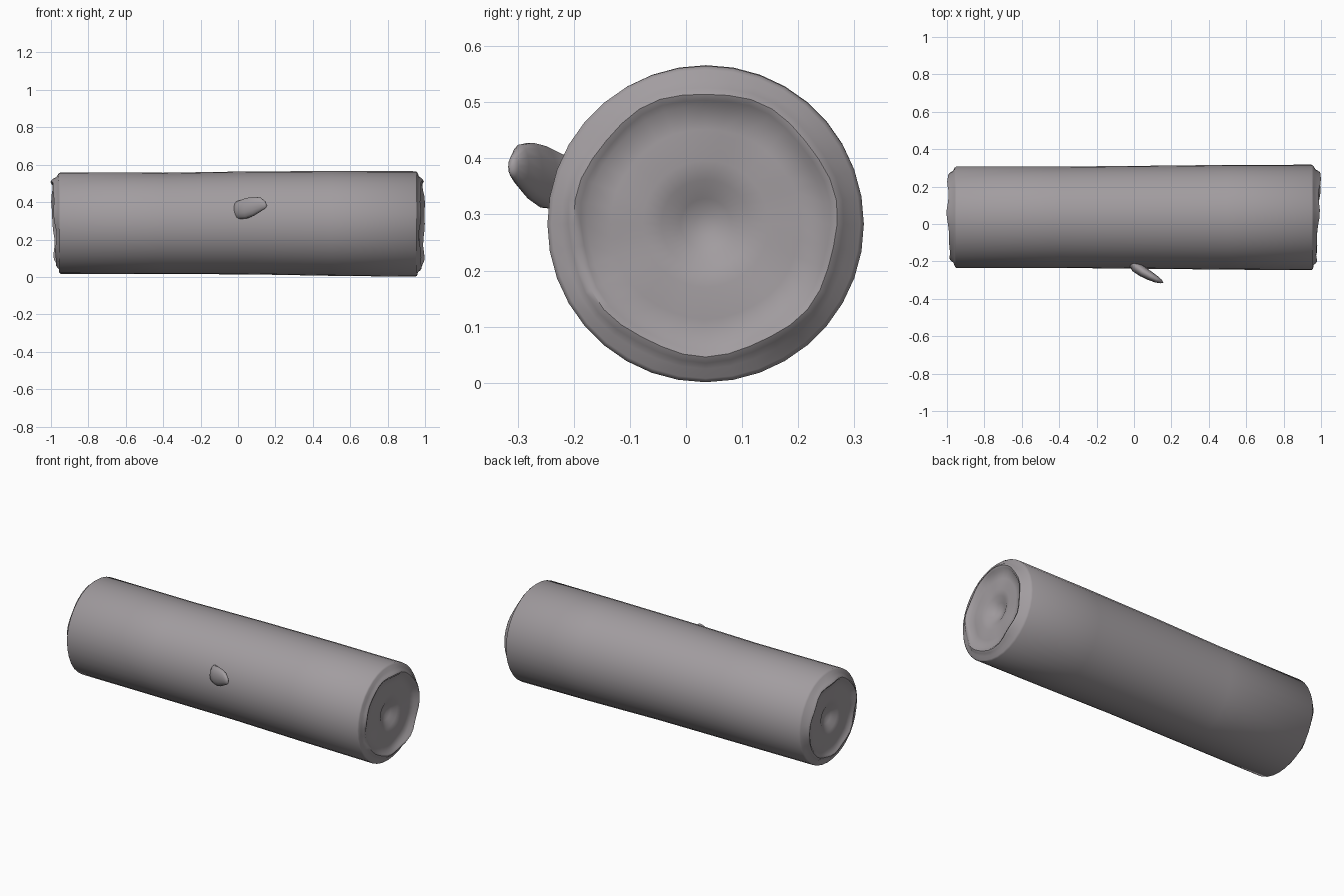
import bpy, bmesh
from math import sin, cos, pi, radians
from mathutils import Vector

if "Cube" in bpy.data.objects:
    bpy.data.objects.remove(bpy.data.objects["Cube"])

bark = bpy.data.materials.new("grey_bark")
bark.use_nodes = True
bark.diffuse_color = (0.36, 0.335, 0.35, 1)
bark.node_tree.nodes["Principled BSDF"].inputs["Base Color"].default_value = (0.36, 0.335, 0.35, 1)


def loft(name, rings, angle):
    """Skin a list of closed rings; a ring of one point closes to a tip."""
    bm = bmesh.new()
    loops = [[bm.verts.new(p) for p in ring] for ring in rings]
    for a, b in zip(loops, loops[1:]):
        n = max(len(a), len(b))
        for i in range(n):
            j = (i + 1) % n
            if len(a) == 1:
                bm.faces.new((a[0], b[j], b[i]))
            elif len(b) == 1:
                bm.faces.new((a[i], a[j], b[0]))
            else:
                bm.faces.new((a[i], a[j], b[j], b[i]))
    bmesh.ops.recalc_face_normals(bm, faces=bm.faces)
    mesh = bpy.data.meshes.new(name)
    bm.to_mesh(mesh)
    bm.free()
    obj = bpy.data.objects.new(name, mesh)
    bpy.context.collection.objects.link(obj)
    mesh.materials.append(bark)
    bpy.ops.object.select_all(action="DESELECT")
    obj.select_set(True)
    bpy.context.view_layer.objects.active = obj
    bpy.ops.object.shade_smooth_by_angle(angle=radians(angle))
    return obj


SIDES = 36


def log_ring(x, r, cy, cz, side=0, wobble=0, phase=0):
    ring = []
    for i in range(SIDES):
        a = 2 * pi * i / SIDES
        push = wobble * (0.012 * cos(a - phase) + 0.004 * sin(5 * a) + 0.003 * cos(8 * a + 1))
        rr = r + wobble * 0.003 * sin(7 * a + phase)
        ring.append((x + side * push, cy + rr * cos(a), cz + rr * sin(a)))
    return ring


# End profile: x, radius share, unevenness (rim, hollow face, central pit)
END = [(0.95, 1, 0), (0.958, 0.975, 0.1), (0.964, 0.91, 0.5), (0.978, 0.87, 0.9),
       (0.985, 0.83, 1), (0.98, 0.79, 1), (0.968, 0.75, 0.7), (0.965, 0.6, 0.3),
       (0.968, 0.4, 0.1), (0.96, 0.28, 0), (0.94, 0.16, 0), (0.93, 0.07, 0)]


def log_end(side, r, cy, cz, phase):
    rings = [log_ring(side * x, r * k, cy, cz, side, w, phase) for x, k, w in END]
    return rings + [[(side * 0.928, cy, cz)]]


# Log: slightly tapered trunk between two hollowed sawn ends
left = log_end(-1, 0.271, 0.036, 0.288, pi / 3)
right = log_end(1, 0.282, 0.035, 0.283, 0.1)
body = [log_ring(-0.4, 0.271, 0.036, 0.286),
        log_ring(0.05, 0.275, 0.036, 0.289),
        log_ring(0.5, 0.28, 0.036, 0.286)]
loft("log", left[::-1] + body + right, 50)

# Twig stub: flattened oval sections leaning out of the front
TWIG = [((-0.02, -0.18, 0.355), 0.045, 0.03), ((0.005, -0.225, 0.358), 0.05, 0.03),
        ((0.045, -0.254, 0.367), 0.056, 0.028), ((0.085, -0.277, 0.378), 0.051, 0.024),
        ((0.12, -0.296, 0.387), 0.038, 0.018), ((0.145, -0.308, 0.385), 0.02, 0.01)]
across = Vector((0.46, 0.89, 0))
up = Vector((0, 0, 1))
stub = [[Vector(c) + across * w * cos(2 * pi * i / 14) + up * h * sin(2 * pi * i / 14)
         for i in range(14)] for c, h, w in TWIG]
loft("twig_stub", [[TWIG[0][0]]] + stub + [[(0.157, -0.315, 0.38)]], 60)
